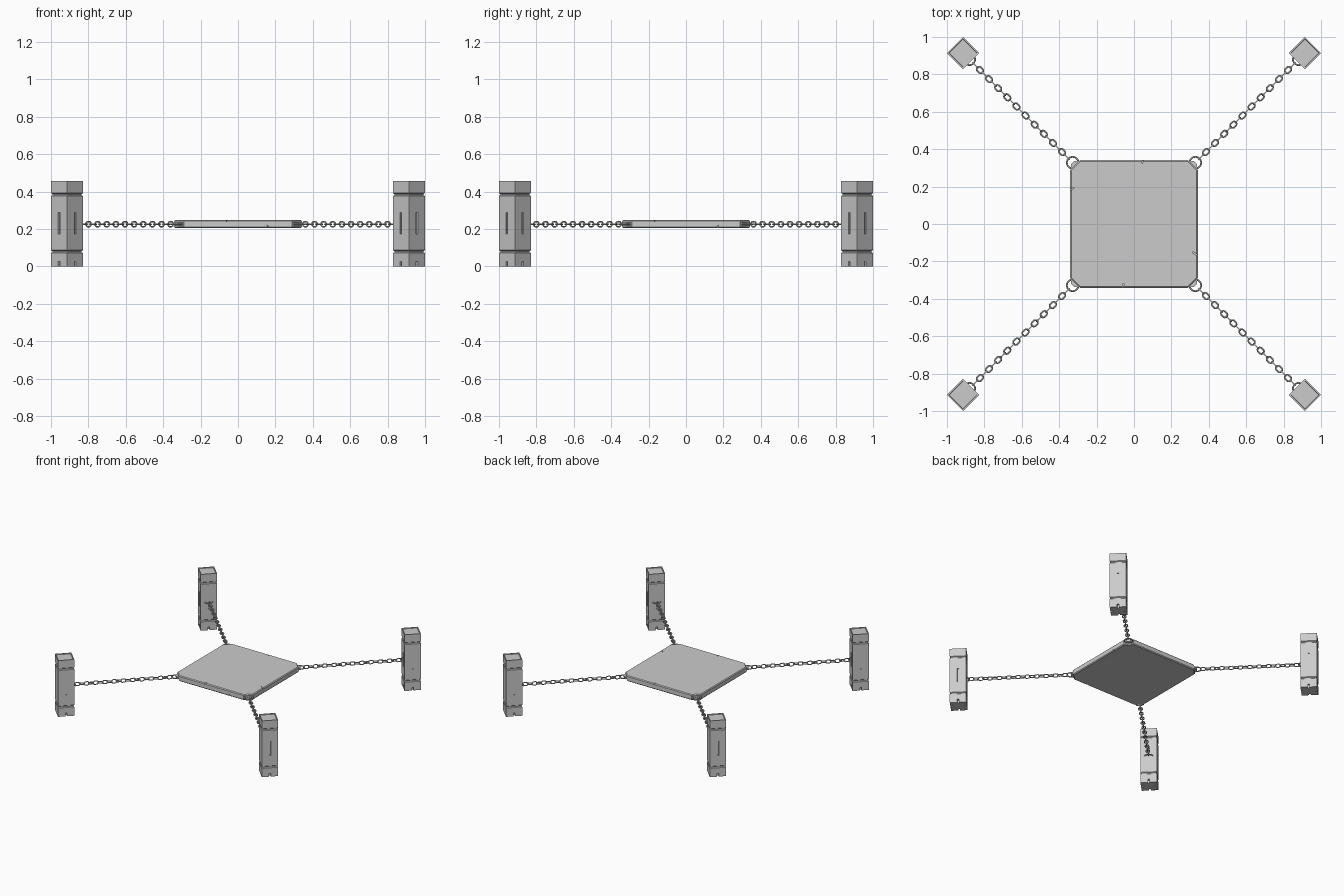
import bpy, bmesh
from math import pi, cos, sin, radians
from mathutils import Matrix, Vector

if "Cube" in bpy.data.objects:
    bpy.data.objects.remove(bpy.data.objects["Cube"])

ZC = 0.226            # height of the chains
POST_D = 0.914 * 2 ** 0.5
HALF = 0.0608         # half side of a post


def finish(bm, name, smooth=False):
    bmesh.ops.recalc_face_normals(bm, faces=bm.faces)
    me = bpy.data.meshes.new(name)
    bm.to_mesh(me)
    bm.free()
    ob = bpy.data.objects.new(name, me)
    bpy.context.collection.objects.link(ob)
    if smooth:
        for p in me.polygons:
            p.use_smooth = True
    return ob


def add_box(bm, centre, size, rot=0.0):
    m = Matrix.Translation(centre) @ Matrix.Rotation(rot, 4, 'Z') @ Matrix.Diagonal((*size, 1))
    bmesh.ops.create_cube(bm, size=1, matrix=m)


def cut(ob, cutter):
    mod = ob.modifiers.new("cut", 'BOOLEAN')
    mod.object = cutter
    mod.operation = 'DIFFERENCE'
    mod.solver = 'EXACT'
    bpy.context.view_layer.objects.active = ob
    bpy.ops.object.modifier_apply(modifier=mod.name)
    bpy.data.objects.remove(cutter)


def add_link(bm, m, r, straight, wire, n=12, sides=6):
    """Closed oval tube lying in the local XY plane."""
    loops = []
    for i in range(n):
        a = 2 * pi * (i + 0.5) / n
        d = Vector((cos(a), sin(a), 0))
        c = d * r + Vector((straight if d.x > 0 else -straight, 0, 0))
        loops.append([bm.verts.new(m @ (c + d * wire * cos(t) + Vector((0, 0, wire * sin(t)))))
                      for t in (2 * pi * j / sides for j in range(sides))])
    for i in range(n):
        p, q = loops[i], loops[(i + 1) % n]
        for j in range(sides):
            k = (j + 1) % sides
            bm.faces.new((p[j], q[j], q[k], p[k]))


def make_post():
    # square section swept up a profile with two grooves and a recessed top
    g = 0.006
    prof = [(HALF, 0), (HALF, 0.071), (HALF - g, 0.076), (HALF - g, 0.082), (HALF, 0.087),
            (HALF, 0.376), (HALF - g, 0.381), (HALF - g, 0.387), (HALF, 0.392),
            (HALF, 0.456), (HALF - 0.007, 0.456), (HALF - 0.008, 0.450)]
    bm = bmesh.new()
    rows = [[bm.verts.new((sx * h, sy * h, z)) for sx, sy in ((1, 1), (-1, 1), (-1, -1), (1, -1))]
            for h, z in prof]
    for a, b in zip(rows, rows[1:]):
        for j in range(4):
            k = (j + 1) % 4
            bm.faces.new((a[j], a[k], b[k], b[j]))
    bm.faces.new(rows[0][::-1])
    bm.faces.new(rows[-1])
    post = finish(bm, "post")
    # slits and foot notches in every face
    bm = bmesh.new()
    for k in range(4):
        a = k * pi / 2
        d = Vector((cos(a), sin(a), 0)) * HALF
        add_box(bm, d + Vector((0, 0, 0.23)), (0.016, 0.012, 0.116), a)
        add_box(bm, d, (0.04, 0.012, 0.052), a)
    cut(post, finish(bm, "post_cutter"))
    return post


def slab(name, half, chamfer, z0, z1, bevel):
    h, c = half, half - chamfer
    pts = [(h, -c), (h, c), (c, h), (-c, h), (-h, c), (-h, -c), (-c, -h), (c, -h)]
    bm = bmesh.new()
    f = bm.faces.new([bm.verts.new((x, y, z0)) for x, y in pts])
    ext = bmesh.ops.extrude_face_region(bm, geom=[f])
    bmesh.ops.translate(bm, vec=(0, 0, z1 - z0),
                        verts=[v for v in ext['geom'] if isinstance(v, bmesh.types.BMVert)])
    if bevel:
        flat = [e for e in bm.edges if abs(e.verts[0].co.z - e.verts[1].co.z) < 1e-5]
        bmesh.ops.bevel(bm, geom=flat, offset=bevel, segments=1, affect='EDGES')
    return finish(bm, name)


# hanging platform with worn nicks in its edges
platform = slab("platform", 0.341, 0.052, 0.204, 0.249, 0.006)
bm = bmesh.new()
for x, y, z, rot in ((0.05, 0.341, 0.249, 60), (-0.335, 0.185, 0.249, 35), (-0.06, -0.335, 0.249, 70),
                     (0.328, -0.16, 0.249, -35), (0.16, -0.341, 0.212, 50), (0.341, 0.17, 0.212, 40)):
    add_box(bm, (x, y, z), (0.034, 0.006, 0.018), radians(rot))
cut(platform, finish(bm, "nick_cutter"))

# thin corner tabs that hold the rings
slab("corner_tabs", 0.338, 0.02, 0.217, 0.235, 0)

# four posts with chains on the diagonals
post = make_post()
for k in range(4):
    turn = Matrix.Rotation(pi / 4 + k * pi / 2, 4, 'Z')
    ob = post if k == 0 else post.copy()
    if k:
        bpy.context.collection.objects.link(ob)
    ob.name = f"post_{k + 1}"
    ob.matrix_world = turn @ Matrix.Translation((POST_D, 0, 0))

    # 21 links, alternately upright and flat
    bm = bmesh.new()
    for i in range(21):
        m = turn @ Matrix.Translation((0.5095 + 0.0345 * i, 0, ZC))
        if i % 2 == 0:
            m = m @ Matrix.Rotation(pi / 2, 4, 'X')
        add_link(bm, m, 0.0135, 0.0062, 0.0042)
    finish(bm, f"chain_{k + 1}", True)

    # end rings
    bm = bmesh.new()
    for d in (0.464, 1.245):
        add_link(bm, turn @ Matrix.Translation((d, 0, ZC)), 0.031, 0, 0.0045, 20)
    finish(bm, f"end_rings_{k + 1}", True)
